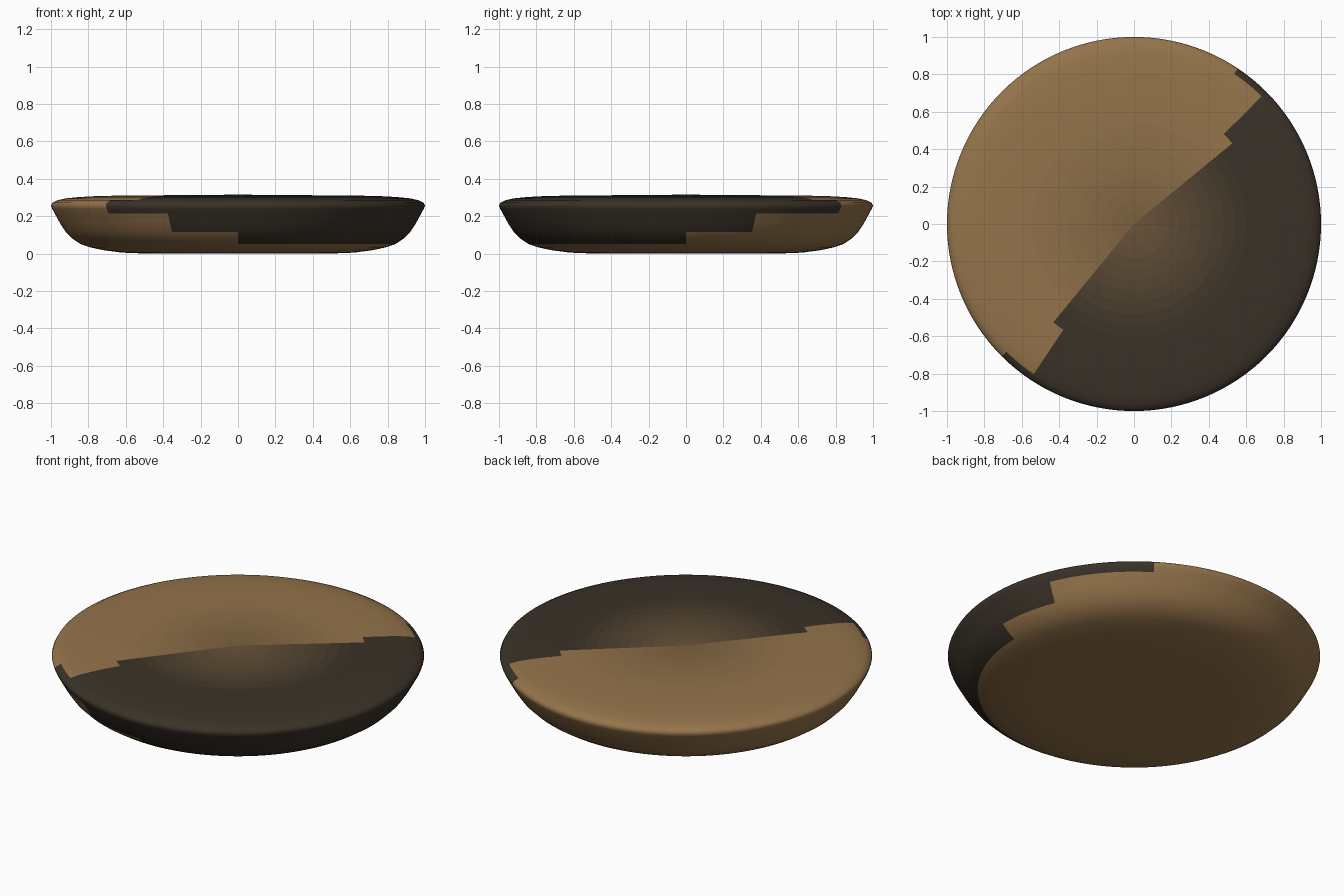
import bpy, bmesh, math

if "Cube" in bpy.data.objects:
    bpy.data.objects.remove(bpy.data.objects["Cube"])

SEG = 128
LIGHT = (0.30, 0.175, 0.07)
DARK = (0.042, 0.032, 0.021)


def make_mat(name, t):
    m = bpy.data.materials.new(name)
    m.diffuse_color = tuple(a + (b - a) * t for a, b in zip(LIGHT, DARK)) + (1,)
    m.use_nodes = True
    m.node_tree.nodes["Principled BSDF"].inputs["Base Color"].default_value = m.diffuse_color
    return m


# profile from bottom centre outward and up: radius, height, dark sector of the band above
profile = [
    (0.30, 0.0, None), (0.52, 0.001, None), (0.62, 0.005, None), (0.72, 0.018, None),
    (0.79, 0.033, None), (0.84, 0.05, (-90, 0)), (0.885, 0.08, (-90, 0)),
    (0.92, 0.115, (-112.5, 22.5)), (0.95, 0.16, (-112.5, 22.5)),
    (0.98, 0.215, (-135, 56.25)), (0.994, 0.24, (-135, 56.25)), (1.0, 0.257, (-135, 56.25)),
    (0.992, 0.272, (-135, 56.25)), (0.965, 0.285, (-123.75, 45)), (0.92, 0.295, (-123.75, 45)),
    (0.85, 0.302, (-123.75, 45)), (0.76, 0.307, (-123.75, 45)), (0.68, 0.309, (-129.375, 39.375)),
]
# flat top: rings fade toward the mixed colour at the centre
FADE = 10
fade_r = [0.60 * (1 - i / FADE) for i in range(FADE)]
profile += [(r, 0.315 - 0.005 * r / 0.6, (-129.375, 39.375)) for r in fade_r]

mesh = bpy.data.meshes.new("patty")
patty = bpy.data.objects.new("patty", mesh)
bpy.context.collection.objects.link(patty)
mesh.materials.append(make_mat("light_brown", 0))
mesh.materials.append(make_mat("dark_brown", 1))
for i in range(FADE):
    k = 0.42 * (i + 0.5) / FADE
    mesh.materials.append(make_mat("light_fade", k))
    mesh.materials.append(make_mat("dark_fade", 1 - k))

bm = bmesh.new()
rings = [[bm.verts.new((r * math.cos(2 * math.pi * j / SEG), r * math.sin(2 * math.pi * j / SEG), z))
          for j in range(SEG)] for r, z, _ in profile]
bottom = bm.verts.new((0, 0, 0))
top = bm.verts.new((0, 0, 0.315))
first_fade = len(profile) - FADE


def paint(face, j, band):
    sector = profile[band][2]
    angle = (j + 0.5) * 360 / SEG
    dark = bool(sector) and any(sector[0] < a < sector[1] for a in (angle, angle - 360))
    base = 2 * (band - first_fade + 1) if band >= first_fade else 0
    face.material_index = base + int(dark)
    face.smooth = True


for j in range(SEG):
    n = (j + 1) % SEG
    bm.faces.new((bottom, rings[0][n], rings[0][j])).smooth = True
    for i in range(len(rings) - 1):
        paint(bm.faces.new((rings[i][j], rings[i][n], rings[i + 1][n], rings[i + 1][j])), j, i)
    paint(bm.faces.new((rings[-1][j], rings[-1][n], top)), j, len(rings) - 1)
bmesh.ops.recalc_face_normals(bm, faces=bm.faces)
bm.to_mesh(mesh)
bm.free()
